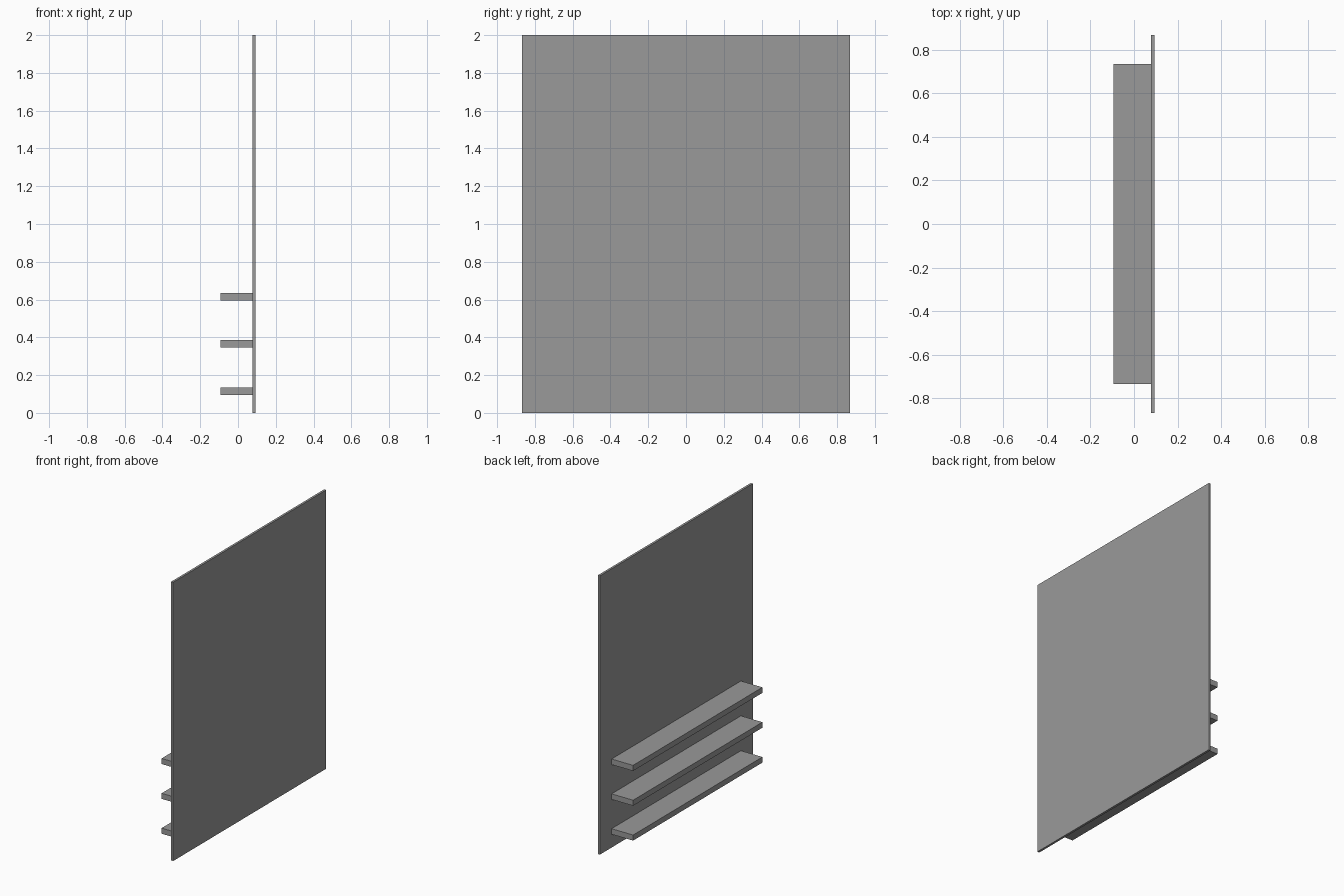
import bpy
from mathutils import Vector

cube = bpy.data.objects.get("Cube")
if cube:
    bpy.data.objects.remove(cube, do_unlink=True)

# Single grey finish
grey = bpy.data.materials.new("mid_grey")
grey.use_nodes = True
colour = (0.32, 0.32, 0.32, 1.0)
grey.diffuse_color = colour
grey.node_tree.nodes["Principled BSDF"].inputs["Base Color"].default_value = colour


def box(name, low, high):
    """Axis-aligned box between two opposite corners."""
    low, high = Vector(low), Vector(high)
    bpy.ops.mesh.primitive_cube_add(size=1, location=(low + high) / 2)
    obj = bpy.context.object
    obj.name = name
    for v in obj.data.vertices:
        v.co = v.co * (high - low)
    obj.data.materials.append(grey)
    return obj


HALF_DEPTH = 0.093
PANEL_INNER = 0.077
SHELF_THICKNESS = 0.04

# Tall thin back panel
box("back_panel", (PANEL_INNER, -0.867, 0), (HALF_DEPTH, 0.867, 2))

# Three shelves butted against the panel
for level, z in zip(("lower", "middle", "upper"), (0.095, 0.345, 0.595)):
    box(level + "_shelf", (-HALF_DEPTH, -0.733, z),
        (PANEL_INNER, 0.733, z + SHELF_THICKNESS))
